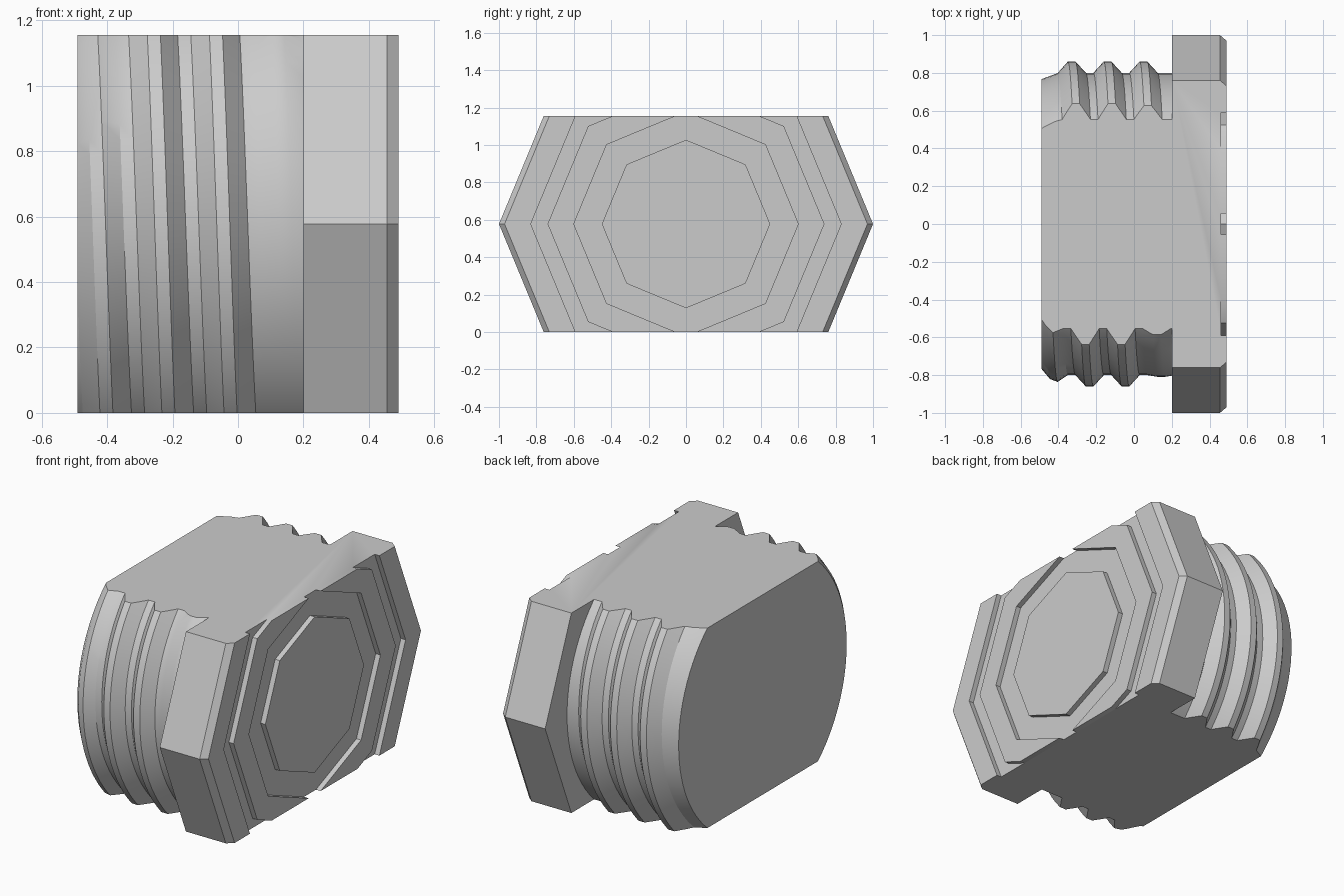
import bpy
import bmesh
from math import cos, sin, tau, radians

cube = bpy.data.objects.get("Cube")
if cube:
    bpy.data.objects.remove(cube, do_unlink=True)

HALF = 0.5775            # half height between the two flat cuts
BACK, COLLAR, FACE = -0.49, 0.2, 0.49
PITCH, DEPTH = 0.19, 0.06

steel = bpy.data.materials.new("plain_grey")
grey = (0.6, 0.6, 0.6, 1)
steel.diffuse_color = grey
steel.use_nodes = True
steel.node_tree.nodes["Principled BSDF"].inputs["Base Color"].default_value = grey


def clamp(v, lo=0.0, hi=1.0):
    return max(lo, min(hi, v))


def flattened_lathe(name, profile, sides):
    """Sweep profile(turn) -> [(x, radius)] round x, cap it, cut top and bottom flat."""
    bm = bmesh.new()
    columns = []
    for i in range(sides + 1):
        a = tau * i / sides
        columns.append([bm.verts.new((x, r * cos(a), r * sin(a)))
                        for x, r in profile(i / sides)])
    for a, b in zip(columns, columns[1:]):
        for j in range(len(a) - 1):
            bm.faces.new((a[j], a[j + 1], b[j + 1], b[j]))
    bmesh.ops.remove_doubles(bm, verts=bm.verts, dist=1e-5)
    bmesh.ops.dissolve_degenerate(bm, edges=bm.edges, dist=1e-5)
    bmesh.ops.holes_fill(bm, edges=bm.edges, sides=0)
    for side in (1, -1):
        cut = bmesh.ops.bisect_plane(
            bm, geom=bm.verts[:] + bm.edges[:] + bm.faces[:],
            plane_co=(0, 0, side * HALF), plane_no=(0, 0, side), clear_outer=True)
        rim = [e for e in cut["geom_cut"] if isinstance(e, bmesh.types.BMEdge)]
        bmesh.ops.contextual_create(bm, geom=rim)
    bmesh.ops.recalc_face_normals(bm, faces=bm.faces)
    mesh = bpy.data.meshes.new(name)
    bm.to_mesh(mesh)
    bm.free()
    mesh.materials.append(steel)
    obj = bpy.data.objects.new(name, mesh)
    obj.location.z = HALF
    bpy.context.collection.objects.link(obj)
    bpy.ops.object.select_all(action="DESELECT")
    obj.select_set(True)
    bpy.context.view_layer.objects.active = obj
    bpy.ops.object.shade_smooth_by_angle(angle=radians(25))
    return obj


# Octagonal head: chamfered rim and two shallow ring grooves in its face
FLOOR = 0.46
head_profile = [(COLLAR, 1.0), (0.455, 1.0), (FACE, 0.97)]
for outer, inner in ((0.83, 0.74), (0.6, 0.45)):
    head_profile += [(FACE, outer), (FLOOR, outer), (FLOOR, inner), (FACE, inner)]
flattened_lathe("octagonal_head", lambda turn: head_profile, 8)


# Threaded shank: tapered end, one helical ridge fading out at both ends
def thread_profile(turn):
    points = [(BACK, 0.767)]
    for k in range(-2, 4):
        crest = -0.33 + PITCH * (k + turn)
        height = DEPTH * clamp((crest + 0.5) / 0.12) * clamp((0.16 - crest) / 0.1)
        for offset in (-0.075, -0.02, 0.02, 0.075):
            x = clamp(crest + offset, BACK, COLLAR)
            core = 0.767 + 0.033 * clamp((x - BACK) / 0.09)
            ridge = clamp((0.075 - abs(x - crest)) / 0.055)
            fade = clamp((x - BACK) / 0.04)
            points.append((x, core + height * ridge * fade))
    points.append((COLLAR, 0.8))
    return points


flattened_lathe("threaded_shank", thread_profile, 96)
